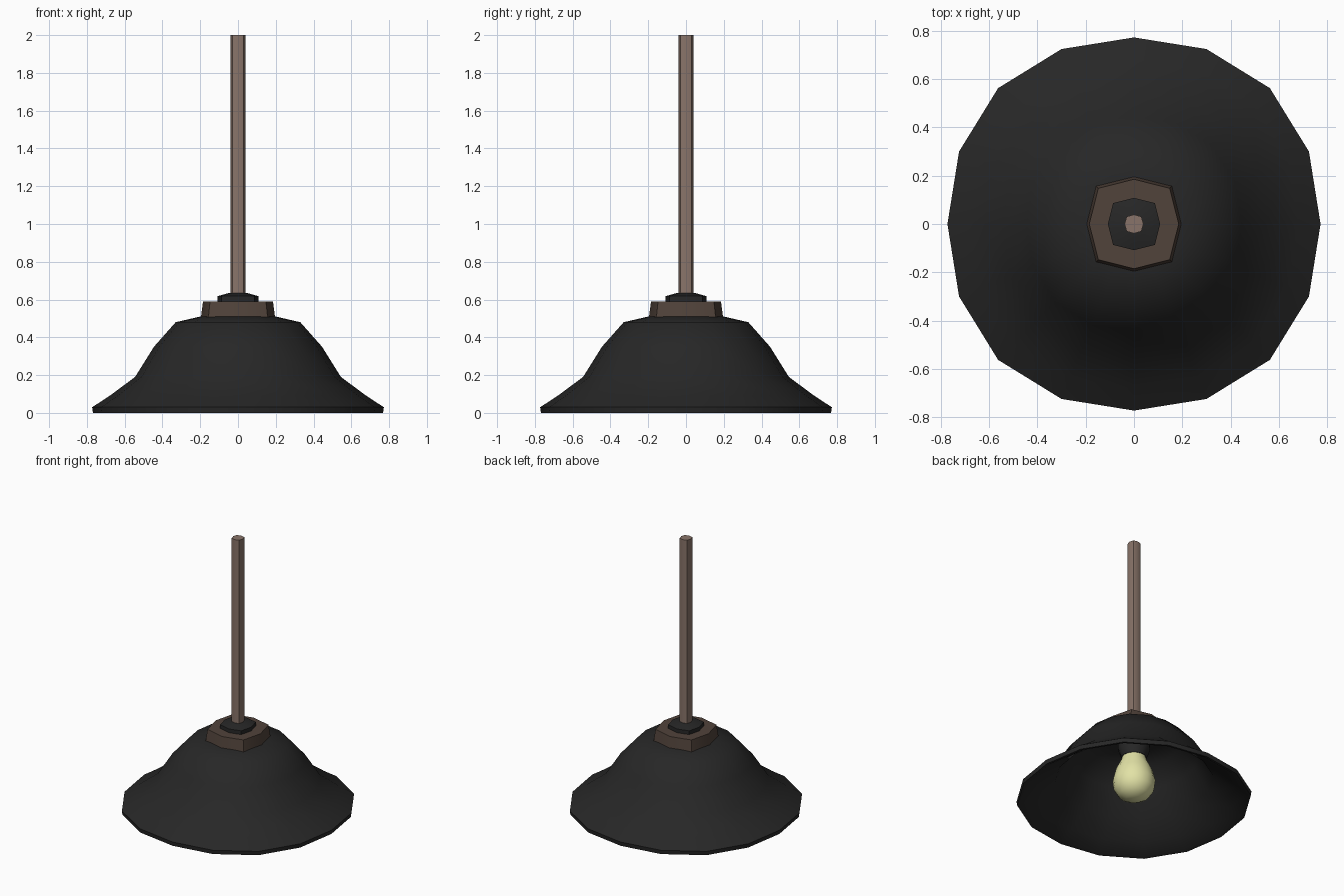
import bpy, bmesh, math

if "Cube" in bpy.data.objects:
    bpy.data.objects.remove(bpy.data.objects["Cube"])


def material(name, rgb):
    m = bpy.data.materials.new(name)
    m.diffuse_color = (*rgb, 1)
    m.use_nodes = True
    m.node_tree.nodes["Principled BSDF"].inputs["Base Color"].default_value = m.diffuse_color
    return m


black = material("matte black", (0.02, 0.02, 0.02))
rod_brown = material("light brown", (0.25, 0.175, 0.142))
dark_brown = material("dark brown", (0.082, 0.056, 0.043))
warm = material("warm bulb yellow", (0.76, 0.76, 0.38))


def lathe(name, profile, sides, mat, square=0.0, angle=40):
    """Spin (radius, z) points round z; square pushes the diagonals outward."""
    bm = bmesh.new()
    rings = []
    for r, z in profile:
        if r == 0:
            rings.append([bm.verts.new((0, 0, z))] * sides)
            continue
        ring = []
        for i in range(sides):
            a = 2 * math.pi * i / sides
            k = r * (1 + square * (1 - math.cos(4 * a)) / 2)
            ring.append(bm.verts.new((k * math.cos(a), k * math.sin(a), z)))
        rings.append(ring)
    for lo, hi in zip(rings, rings[1:]):
        for i in range(sides):
            j = (i + 1) % sides
            corners = list(dict.fromkeys((lo[i], lo[j], hi[j], hi[i])))
            bm.faces.new(corners)
    bmesh.ops.recalc_face_normals(bm, faces=bm.faces)
    mesh = bpy.data.meshes.new(name)
    bm.to_mesh(mesh)
    bm.free()
    mesh.materials.append(mat)
    ob = bpy.data.objects.new(name, mesh)
    bpy.context.collection.objects.link(ob)
    bpy.ops.object.select_all(action='DESELECT')
    ob.select_set(True)
    bpy.context.view_layer.objects.active = ob
    bpy.ops.object.shade_smooth_by_angle(angle=math.radians(angle))
    return ob


# Flared bell shade: outer wall up, rim, then inner wall
lathe("shade", [(0, 0.52), (0.20, 0.51), (0.33, 0.48), (0.445, 0.35),
                (0.545, 0.19), (0.68, 0.09), (0.772, 0.03), (0.768, 0.0),
                (0.745, 0.005), (0.66, 0.065), (0.52, 0.165), (0.42, 0.33),
                (0.31, 0.45), (0.19, 0.48), (0, 0.485)], 16, black, 0.03, 50)

# Collar and cap on top of the shade
lathe("collar", [(0, 0.49), (0.197, 0.50), (0.185, 0.59), (0, 0.59)],
      8, dark_brown, 0.13)
lathe("cap", [(0, 0.58), (0.108, 0.58), (0.108, 0.618), (0.045, 0.636), (0, 0.636)],
      8, black, 0.13)

# Hanging rod
lathe("rod", [(0, 0.60), (0.039, 0.60), (0.039, 2.0), (0, 2.0)],
      8, rod_brown, 0.1, 50)

# Socket and bulb inside the shade
lathe("socket", [(0, 0.49), (0.11, 0.49), (0.11, 0.40), (0.085, 0.33), (0, 0.33)],
      12, black)
lathe("bulb", [(0, 0.36), (0.075, 0.35), (0.09, 0.30), (0.125, 0.23),
               (0.145, 0.15), (0.137, 0.09), (0.105, 0.04), (0.055, 0.012), (0, 0.004)],
      16, warm, 0, 60)
